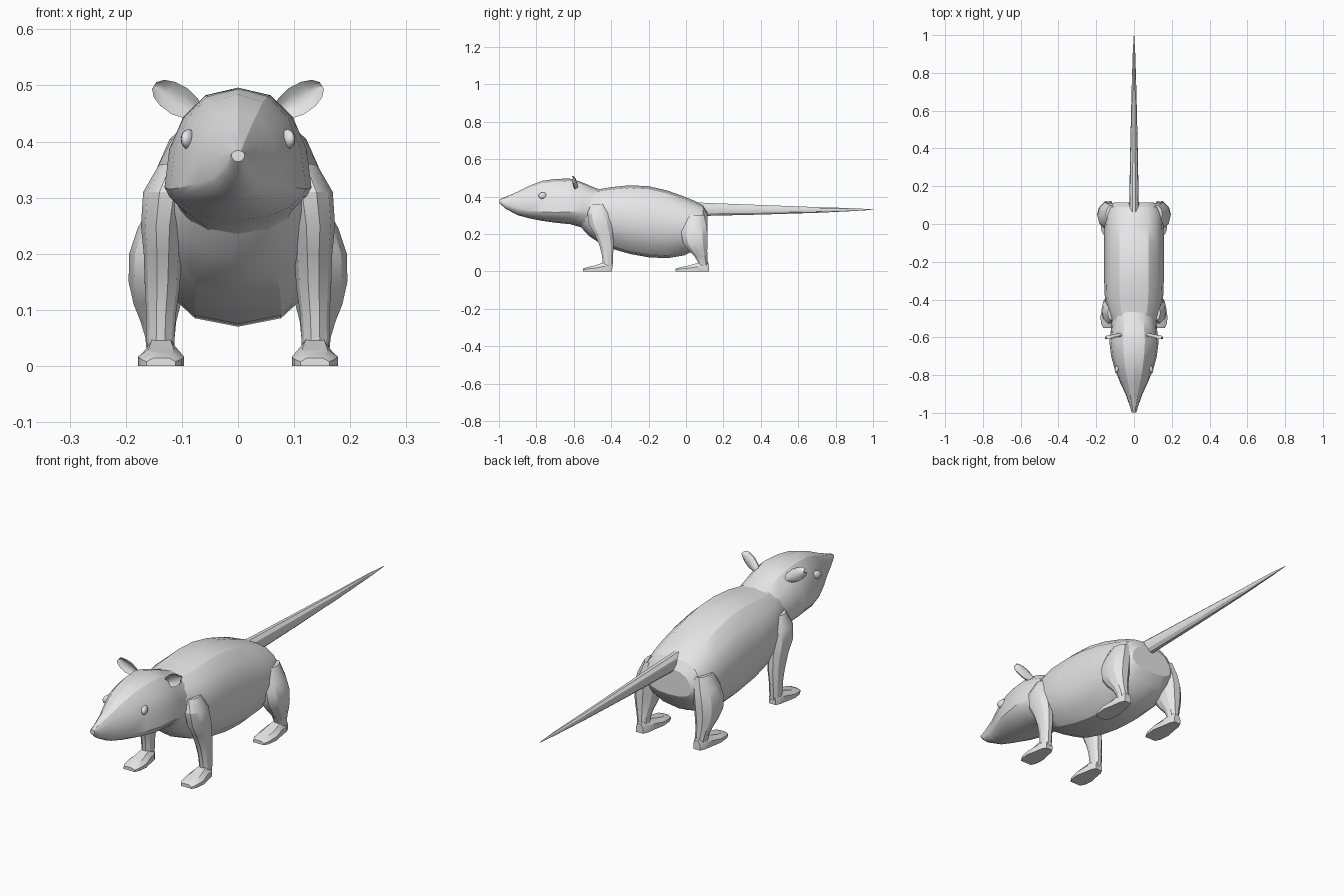
import bpy, bmesh, math
from mathutils import Matrix, Vector

if "Cube" in bpy.data.objects:
    bpy.data.objects.remove(bpy.data.objects["Cube"])

fur = bpy.data.materials.new("grey_fur")
fur.diffuse_color = (0.8, 0.8, 0.8, 1)
fur.use_nodes = True
fur.node_tree.nodes["Principled BSDF"].inputs["Base Color"].default_value = fur.diffuse_color


def finish(name, bm, angle=28):
    bmesh.ops.recalc_face_normals(bm, faces=bm.faces[:])
    me = bpy.data.meshes.new(name)
    bm.to_mesh(me)
    bm.free()
    ob = bpy.data.objects.new(name, me)
    bpy.context.collection.objects.link(ob)
    me.materials.append(fur)
    bpy.ops.object.select_all(action='DESELECT')
    ob.select_set(True)
    bpy.context.view_layer.objects.active = ob
    bpy.ops.object.shade_smooth_by_angle(angle=math.radians(angle))
    return ob


def loft(name, rings, angle=28):
    """Skin a list of closed rings and cap both ends."""
    bm = bmesh.new()
    vs = [[bm.verts.new(p) for p in r] for r in rings]
    n = len(vs[0])
    for a, b in zip(vs, vs[1:]):
        for i in range(n):
            j = (i + 1) % n
            bm.faces.new((a[i], a[j], b[j], b[i]))
    bm.faces.new(vs[0])
    bm.faces.new(vs[-1])
    return finish(name, bm, angle)


def section(y, top, side, bottom, w, n=16, p=0.75, low=1.0, lean=0.0):
    """Cross-section across y; lean pushes the lower part backwards."""
    pts = []
    for i in range(n):
        a = 2 * math.pi * i / n
        c, s = math.cos(a), math.sin(a)
        x = math.copysign(abs(c) ** p, c) * w
        if s >= 0:
            z = side + (top - side) * s
        else:
            z = side - (side - bottom) * abs(s) ** low
        pts.append((x, y + lean * (top - z), z))
    return pts


# trunk: y, top, widest height, bottom, half width
trunk = [(-.57, .42, .33, .245, .09), (-.52, .435, .32, .19, .118),
         (-.46, .44, .30, .15, .14), (-.40, .45, .29, .122, .154),
         (-.30, .46, .27, .093, .158), (-.20, .455, .26, .075, .158),
         (-.10, .432, .25, .07, .158), (-.01, .40, .24, .085, .157),
         (.05, .375, .24, .115, .152), (.09, .355, .24, .155, .14),
         (.115, .315, .24, .20, .105)]
loft("body", [section(*s, low=1.1) for s in trunk])

# head: y, top, jaw height, bottom, half width
head = [(-.998, .384, .375, .364, .012), (-.965, .398, .355, .335, .022),
        (-.90, .426, .335, .30, .045), (-.84, .456, .325, .284, .073),
        (-.77, .484, .318, .270, .102), (-.70, .494, .315, .260, .121),
        (-.62, .496, .318, .252, .131), (-.56, .478, .32, .235, .122),
        (-.50, .452, .32, .20, .118), (-.44, .43, .32, .20, .11)]
loft("head", [section(*s, p=0.85, low=1.5) for s in head])

# tail: y, height, half width, half height
tail = [(.04, .332, .028, .039), (.12, .331, .025, .036), (.40, .329, .02, .027),
        (.70, .328, .013, .016), (.90, .330, .007, .008), (1.0, .330, .001, .001)]
loft("tail", [section(y, z + h, z, z - h, w, n=10, p=1) for y, z, w, h in tail])


def leg(name, side, rings, n=10):
    pts = [[(side * (x + rx * math.cos(2 * math.pi * i / n)),
             y + ry * math.sin(2 * math.pi * i / n), z) for i in range(n)]
           for z, x, y, rx, ry in rings]
    loft(name, pts)


def paw(name, side, cx, y0, length):
    """Flat-soled foot pointing forwards: fraction, half width, height."""
    rings = []
    for f, w, h in [(0, .026, .014), (.12, .036, .022), (.38, .041, .030),
                    (.65, .032, .044), (.88, .026, .052), (1, .016, .040)]:
        outline = [(-w, 0), (-w, h * .55), (-w * .55, h), (w * .55, h),
                   (w, h * .55), (w, 0)]
        rings.append([(side * (cx + x), y0 + f * length, z) for x, z in outline])
    loft(name, rings)


# legs: height, x, y, half width, half depth
foreleg = [(.36, .11, -.47, .03, .04), (.31, .127, -.468, .042, .062),
           (.25, .134, -.458, .039, .064), (.20, .134, -.44, .034, .052),
           (.14, .135, -.425, .031, .040), (.09, .137, -.42, .026, .032),
           (.05, .138, -.418, .025, .029), (.015, .138, -.418, .023, .025)]
hindleg = [(.30, .12, .05, .03, .05), (.245, .132, .046, .047, .068),
           (.20, .140, .045, .054, .074), (.15, .144, .05, .051, .068),
           (.11, .144, .065, .042, .051), (.08, .142, .08, .032, .036),
           (.05, .139, .090, .026, .028), (.015, .138, .092, .024, .026)]

for s, label in ((1, "right"), (-1, "left")):
    leg("foreleg_" + label, s, foreleg)
    leg("hindleg_" + label, s, hindleg)
    paw("forepaw_" + label, s, .137, -.55, .155)
    paw("hindpaw_" + label, s, .137, -.055, .178)

    # eye: half-sunk bead
    bm = bmesh.new()
    bmesh.ops.create_uvsphere(bm, u_segments=12, v_segments=8, radius=1)
    bmesh.ops.scale(bm, vec=(.012, .025, .018), verts=bm.verts[:])
    bmesh.ops.transform(bm, verts=bm.verts[:], matrix=Matrix.Translation(
        (s * .088, -.765, .404)) @ Matrix.Rotation(s * math.radians(20), 4, 'Z'))
    finish("eye_" + label, bm, 60)

    # ear: thin cupped leaf; distance along ear, half width
    rings = []
    axis, across = Vector((s * .85, 0, .53)), Vector((-s * .53, 0, .85))
    root = Vector((s * .066, -.59, .448))
    for t, w in [(0, .012), (.02, .021), (.045, .027), (.07, .025),
                 (.088, .018), (.098, .007)]:
        ring = []
        for face in (-1, 1):
            for k in (-1, -.5, 0, .5, 1):
                k *= -face
                cup = .012 * (1 - k * k) + face * .003 - .18 * t
                ring.append(root + axis * t + across * (w * k) + Vector((0, cup, 0)))
        rings.append(ring)
    loft("ear_" + label, rings, 40)
